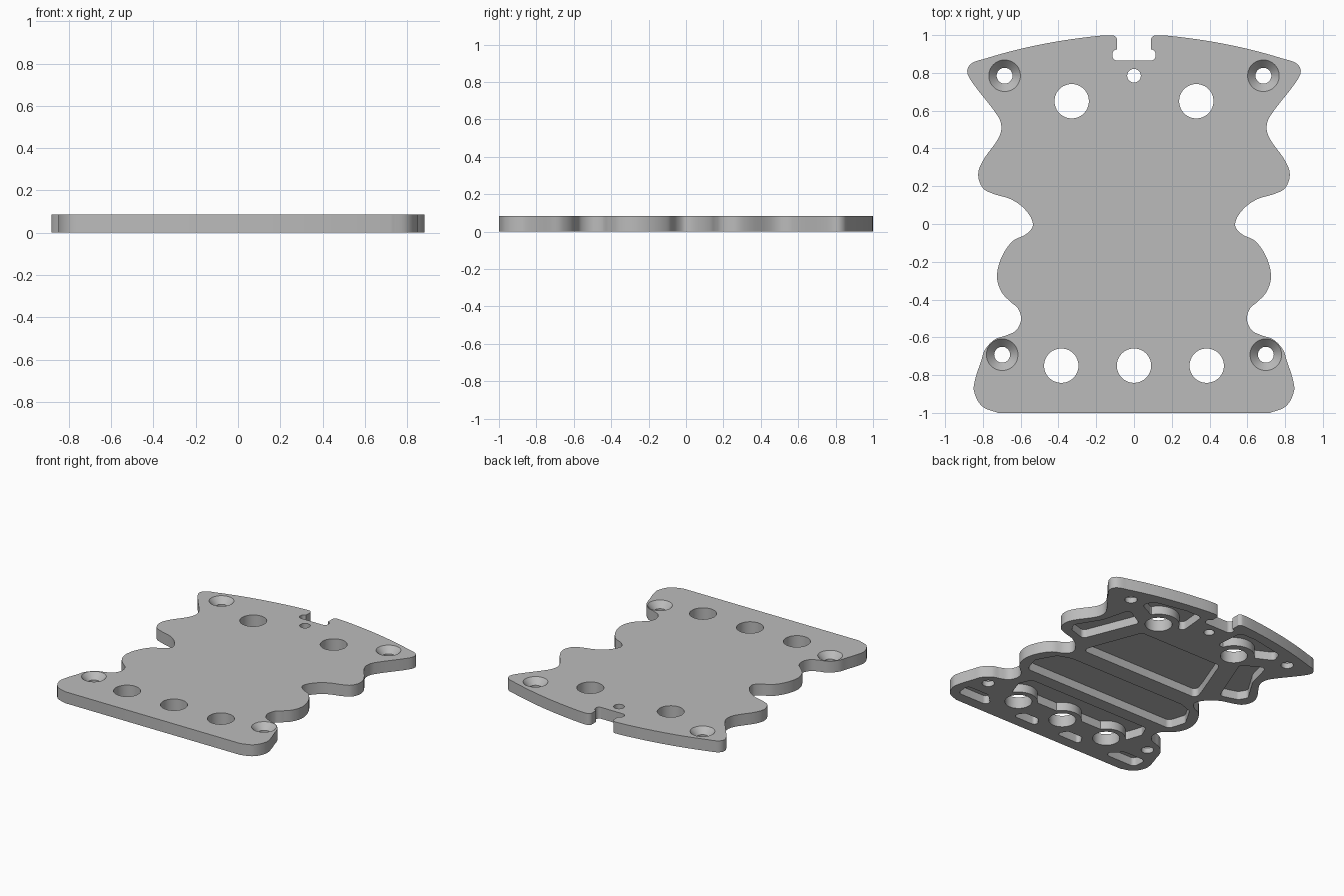
import bpy, bmesh, math
from mathutils import Vector

if "Cube" in bpy.data.objects:
    bpy.data.objects.remove(bpy.data.objects["Cube"], do_unlink=True)

THICK = 0.085
POCKET = 0.062          # pocket depth, cut from below

grey = bpy.data.materials.new("plain grey")
grey.use_nodes = True
colour = (0.5, 0.5, 0.5, 1)
grey.diffuse_color = colour
grey.node_tree.nodes["Principled BSDF"].inputs["Base Color"].default_value = colour


def add_object(name, bm):
    bmesh.ops.recalc_face_normals(bm, faces=bm.faces)
    mesh = bpy.data.meshes.new(name)
    bm.to_mesh(mesh)
    bm.free()
    mesh.materials.append(grey)
    obj = bpy.data.objects.new(name, mesh)
    bpy.context.collection.objects.link(obj)
    return obj


def prism(name, points, low, high):
    """Upright solid from a flat outline."""
    bm = bmesh.new()
    face = bm.faces.new([bm.verts.new((p[0], p[1], low)) for p in points])
    top = bmesh.ops.extrude_face_region(bm, geom=[face])["geom"]
    moved = [v for v in top if isinstance(v, bmesh.types.BMVert)]
    bmesh.ops.translate(bm, verts=moved, vec=(0, 0, high - low))
    return add_object(name, bm)


def cone(name, x, y, r_low, r_high, low, high, sides=48):
    bm = bmesh.new()
    bmesh.ops.create_cone(bm, cap_ends=True, segments=sides, radius1=r_low,
                          radius2=r_high, depth=high - low)
    bmesh.ops.translate(bm, verts=bm.verts, vec=(x, y, (low + high) / 2))
    return add_object(name, bm)


def smooth_path(points, steps=7):
    """Flowing open curve through the points."""
    pts = [Vector(p) for p in points]
    last = len(pts) - 1
    tangents = [(pts[min(i + 1, last)] - pts[max(i - 1, 0)]).normalized()
                for i in range(last + 1)]
    path = []
    for i in range(last):
        a, b = pts[i], pts[i + 1]
        reach = (b - a).length / 3
        c, d = a + tangents[i] * reach, b - tangents[i + 1] * reach
        for k in range(steps):
            t = k / steps
            s = 1 - t
            path.append(a * s**3 + c * 3 * s * s * t + d * 3 * s * t * t + b * t**3)
    return path + [pts[-1]]


def rounded(points, radius, steps=8):
    """Polygon with softened corners."""
    pts = [Vector(p) for p in points]
    out = []
    for i, p in enumerate(pts):
        before, after = pts[i - 1] - p, pts[(i + 1) % len(pts)] - p
        half = before.angle(after) / 2
        cut = min(radius / math.tan(half), before.length * 0.45, after.length * 0.45)
        a, b = p + before.normalized() * cut, p + after.normalized() * cut
        # circular arc between the two tangent points
        bisector = (before.normalized() + after.normalized()).normalized()
        centre = p + bisector * (cut / math.cos(half))
        start, sweep = a - centre, (math.pi - 2 * half)
        turn = before.x * after.y - before.y * after.x
        sign = 1 if turn < 0 else -1
        for k in range(steps + 1):
            t = sign * sweep * k / steps
            out.append(centre + Vector((start.x * math.cos(t) - start.y * math.sin(t),
                                        start.x * math.sin(t) + start.y * math.cos(t))))
    return out


def flip(points):
    return [(-p[0], p[1]) for p in reversed(points)]


def subtract(obj, cutters):
    """Cut the solids out of the object and bake the result."""
    for cutter in cutters:
        mod = obj.modifiers.new("cut", "BOOLEAN")
        mod.operation = "DIFFERENCE"
        mod.solver = "EXACT"
        mod.object = cutter
    graph = bpy.context.evaluated_depsgraph_get()
    graph.update()
    mesh = bpy.data.meshes.new_from_object(obj.evaluated_get(graph))
    obj.modifiers.clear()
    obj.data = mesh
    for cutter in cutters:
        bpy.data.objects.remove(cutter, do_unlink=True)


# Plate body: wavy side profile, mirrored
side = [(.09, .95), (.09, .98), (.115, .999), (.28, .985), (.46, .957), (.63, .92), (.79, .875),
        (.86, .85), (.883, .81), (.86, .755), (.72, .57), (.702, .51), (.72, .45),
        (.8, .335), (.825, .262), (.8, .19), (.745, .16), (.65, .13), (.577, .077),
        (.535, 0), (.566, -.05), (.645, -.093), (.705, -.185), (.725, -.283),
        (.7, -.362), (.65, -.415), (.614, -.447), (.598, -.505), (.624, -.563),
        (.677, -.59), (.735, -.61), (.788, -.664), (.81, -.727), (.841, -.823),
        (.847, -.886), (.804, -.965), (.72, -1)]
half = smooth_path(side)
plate = prism("plate", half + flip(half), 0, THICK)

# Keyed notch in the rear edge
notch = [prism("notch_slot", [(-.09, .89), (.09, .89), (.09, 1.1), (-.09, 1.1)], -.1, .2),
         prism("notch_key", rounded([(-.115, .865), (.115, .865), (.115, .924),
                                     (-.115, .924)], .028), -.1, .2)]
subtract(plate, notch)

# Holes: (x, y) of the lightening holes
front_holes = [(-.385, -.75), (0, -.75), (.385, -.75)]
rear_holes = [(-.33, .65), (.33, .65)]


def pocket(name, points, radius, bosses=(), boss_radius=.13):
    """Pocket cutter, leaving a round boss standing at each hole."""
    cutter = prism(name, rounded(points, radius), -.1, POCKET)
    if bosses:
        subtract(cutter, [cone("boss", x, y, boss_radius, boss_radius, -.2, .2)
                          for x, y in bosses])
    return cutter


# Underside pockets on the centre line
waist = [(.62, -.375), (.66, -.25), (.58, -.11), (.48, -.075)]
middle = [(.5, .055), (.47, .15), (.34, .49)]
cross = [(.5, -.68), (.54, -.56), (.5, -.47)]
pockets = [pocket("waist_pocket", waist + flip(waist), .04),
           pocket("middle_pocket", middle + flip(middle), .04),
           pocket("cross_pocket", cross + flip(cross), .03, front_holes)]

# Underside pockets in mirrored pairs
pairs = {
    "side_pocket": [(.6, .18), (.73, .22), (.765, .28), (.655, .46), (.6, .67), (.44, .58)],
    "rear_pocket": [(.15, .69), (.46, .72), (.58, .78), (.55, .86), (.3, .91), (.17, .91)],
    "corner_pocket": [(.48, -.92), (.77, -.92), (.78, -.81), (.6, -.81)],
    "front_pocket": [(.08, -.92), (.3, -.92), (.25, -.84), (.13, -.84)],
}
for name, points in pairs.items():
    bosses = rear_holes if name == "rear_pocket" else ()
    for shape in (points, flip(points)):
        pockets.append(pocket(name, shape, .03, bosses, .14))
subtract(plate, pockets)

# Through holes and countersunk screw holes
drills = [cone("hole", x, y, .091, .091, -.1, .2) for x, y in front_holes + rear_holes]
drills.append(cone("pin_hole", 0, .785, .036, .036, -.1, .2))
for x, y in ((.685, .785), (.698, -.692)):
    for s in (-1, 1):
        drills.append(cone("screw_hole", s * x, y, .042, .042, -.1, .2))
        drills.append(cone("countersink", s * x, y, .042, .093, .04, THICK + .01))
subtract(plate, drills)

# Smooth curved walls, crisp rims
bpy.ops.object.select_all(action="DESELECT")
plate.select_set(True)
bpy.context.view_layer.objects.active = plate
bpy.ops.object.shade_smooth_by_angle(angle=math.radians(30))
